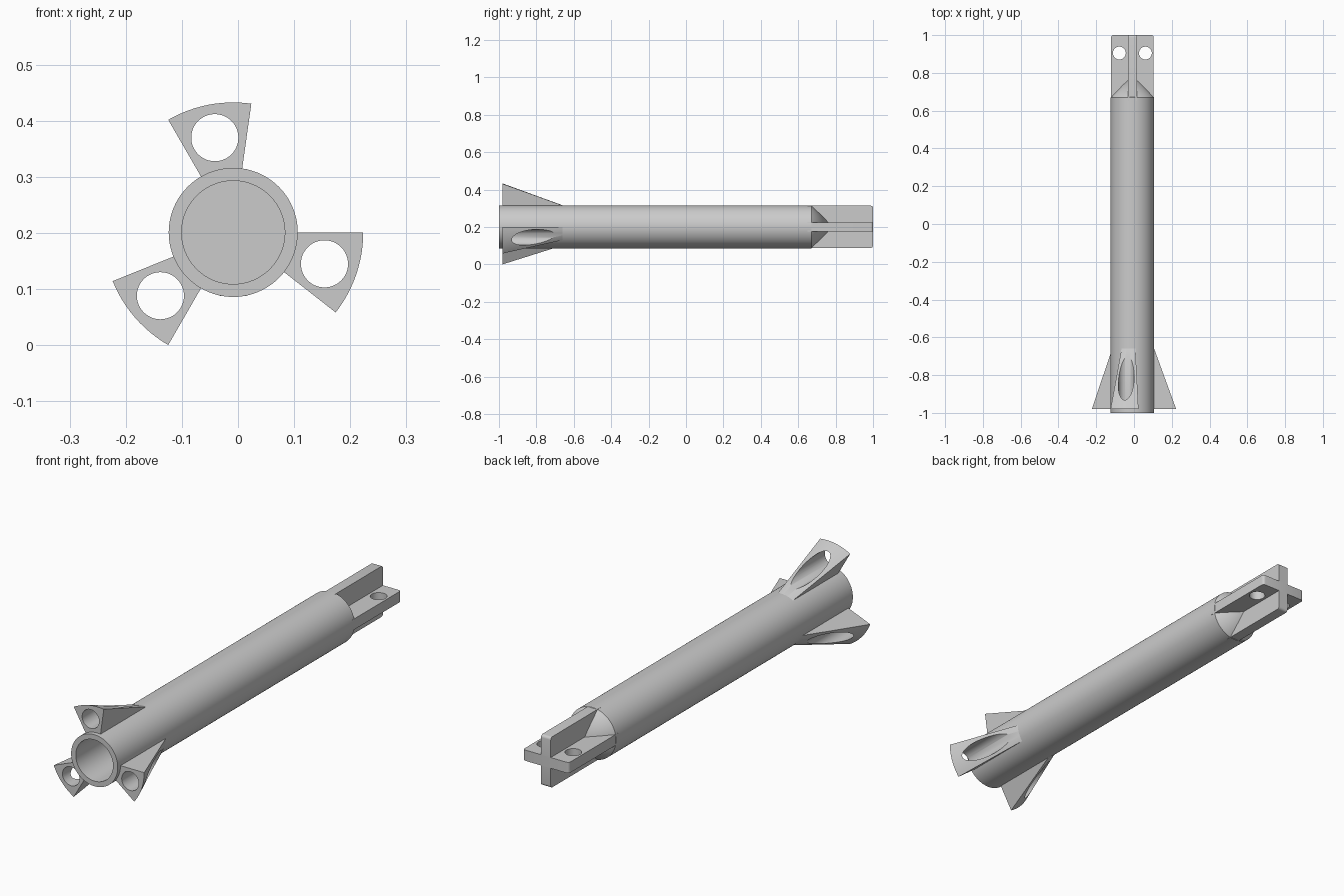
import bpy, bmesh
from math import cos, sin, pi, radians
from mathutils import Matrix, Vector

cube = bpy.data.objects.get("Cube")
if cube:
    bpy.data.objects.remove(cube)

AXIS = Vector((-0.0085, 0, 0.201))   # centre line of the tube, along y
R, BORE = 0.115, 0.092

grey = bpy.data.materials.new("plain grey")
grey.use_nodes = True
color = (0.6, 0.6, 0.6, 1)
grey.diffuse_color = color
grey.node_tree.nodes["Principled BSDF"].inputs["Base Color"].default_value = color


def make(name, bm):
    bmesh.ops.recalc_face_normals(bm, faces=bm.faces[:])
    mesh = bpy.data.meshes.new(name)
    bm.to_mesh(mesh)
    bm.free()
    mesh.materials.append(grey)
    ob = bpy.data.objects.new(name, mesh)
    bpy.context.collection.objects.link(ob)
    return ob


def activate(ob):
    bpy.ops.object.select_all(action='DESELECT')
    ob.select_set(True)
    bpy.context.view_layer.objects.active = ob


def polar(r, angle, y):
    return AXIS + Vector((r * cos(angle), y, r * sin(angle)))


def drill(ob, centre, radius, depth, along_y):
    """Cut a round hole through the object."""
    bm = bmesh.new()
    turn = Matrix.Rotation(pi / 2, 4, 'X') if along_y else Matrix()
    bmesh.ops.create_cone(bm, cap_ends=True, segments=48, radius1=radius, radius2=radius,
                          depth=depth, matrix=Matrix.Translation(centre) @ turn)
    cutter = make("hole_cutter", bm)
    cutter.hide_render = True
    mod = ob.modifiers.new("hole", 'BOOLEAN')
    mod.operation, mod.solver, mod.object = 'DIFFERENCE', 'EXACT', cutter
    activate(ob)
    bpy.ops.object.modifier_apply(modifier=mod.name)
    bpy.data.objects.remove(cutter)


def smooth(ob):
    activate(ob)
    bpy.ops.object.shade_smooth_by_angle(angle=radians(30))


# Hollow tube with a conical closed end, turned from a half profile
bm = bmesh.new()
profile = [(0.62, 0), (0.62, BORE), (-1, BORE), (-1, R), (0.67, R), (0.797, 0)]
verts = [bm.verts.new(polar(r, 0, y)) for y, r in profile]
edges = [bm.edges.new(pair) for pair in zip(verts, verts[1:])]
bmesh.ops.spin(bm, geom=verts + edges, cent=AXIS, axis=(0, 1, 0), angle=2 * pi, steps=80)
bmesh.ops.remove_doubles(bm, verts=bm.verts[:], dist=0.0001)
smooth(make("tube", bm))

# Three tapered fins, each a wedge of a cone with a lengthwise hole
for i in range(3):
    end = i * 2 * pi / 3
    sweep = radians(38)
    bm = bmesh.new()
    steps = 12
    rows = []
    for s in range(steps + 1):
        a = end - sweep * s / steps
        rows.append([bm.verts.new(polar(r, a, y))
                     for r, y in ((0.105, -0.98), (0.2317, -0.98), (0.105, -0.632))])
    for p, q in zip(rows, rows[1:]):
        for k in range(3):
            n = (k + 1) % 3
            bm.faces.new((p[k], p[n], q[n], q[k]))
    bm.faces.new(rows[0])
    bm.faces.new(rows[-1])
    fin = make(f"fin_{i + 1}", bm)
    drill(fin, polar(0.172, end - sweep / 2, -0.8), 0.042, 0.6, True)
    smooth(fin)


# Crossed tail plates with rounded outer corners
def plate(name, size, thin):
    bm = bmesh.new()
    bmesh.ops.create_cube(bm, size=1)
    bmesh.ops.scale(bm, vec=size, verts=bm.verts)
    bmesh.ops.translate(bm, vec=AXIS + Vector((0, 1 - size[1] / 2, 0)), verts=bm.verts)
    corners = [e for e in bm.edges if all(v.co.y > 0.99 for v in e.verts)
               and abs((e.verts[0].co - e.verts[1].co)[thin]) > 0.01]
    bmesh.ops.bevel(bm, geom=corners, offset=0.012, segments=4, profile=0.5, affect='EDGES')
    return make(name, bm)


WIDE, THICK, LONG = 0.226, 0.048, 0.35
flat_plate = plate("horizontal_plate", (WIDE, LONG, THICK), 2)
for side in (-1, 1):
    drill(flat_plate, AXIS + Vector((side * 0.069, 0.905, 0)), 0.034, 0.2, False)
smooth(flat_plate)
smooth(plate("vertical_plate", (THICK, LONG, WIDE), 0))
